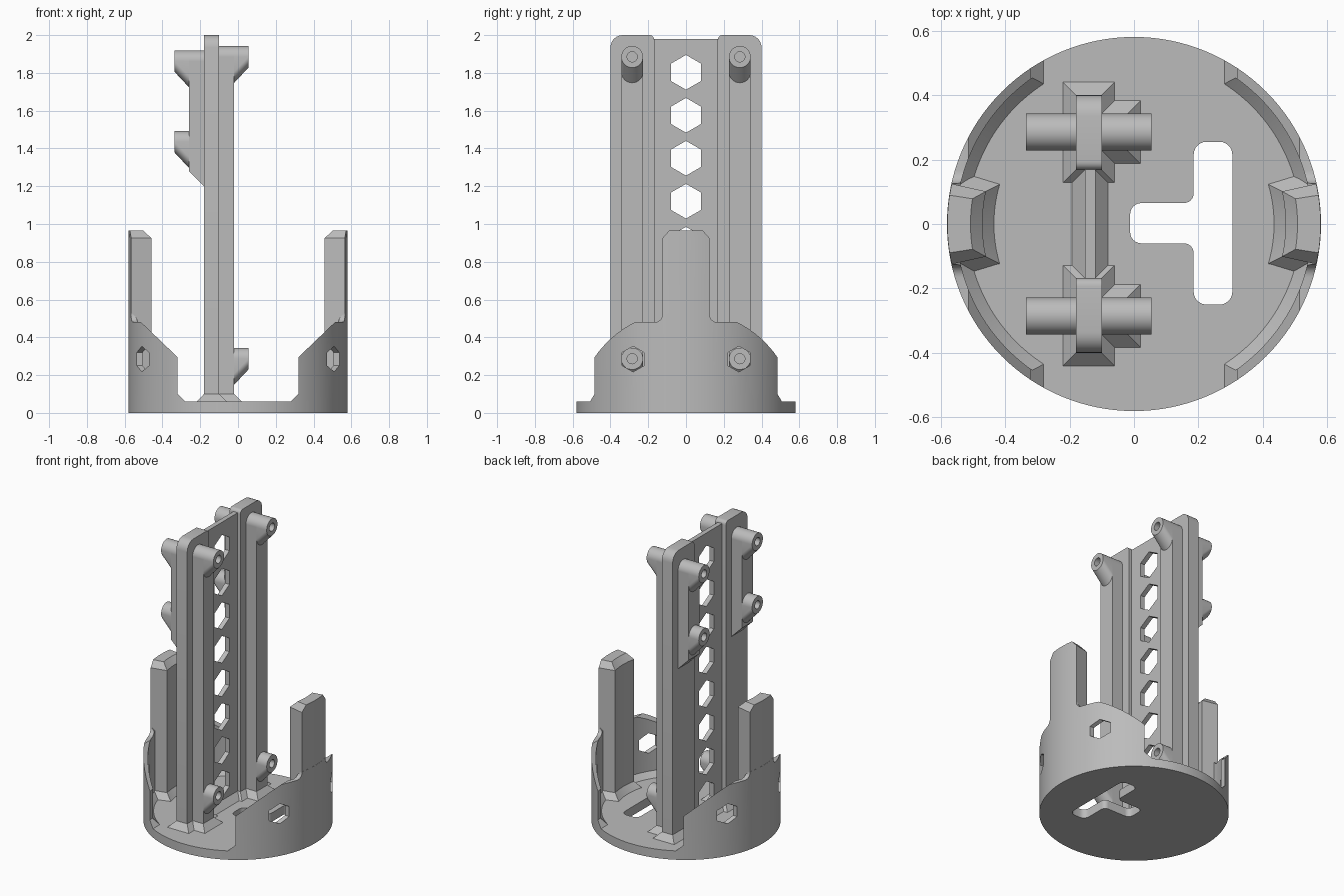
import bpy, bmesh
from math import pi, sin, cos, radians
from mathutils import Vector

cube = bpy.data.objects.get("Cube")
if cube:
    bpy.data.objects.remove(cube)

grey = bpy.data.materials.new("plain_grey")
grey.use_nodes = True
grey.diffuse_color = (0.5, 0.5, 0.5, 1)
grey.node_tree.nodes["Principled BSDF"].inputs["Base Color"].default_value = (0.5, 0.5, 0.5, 1)

FLOOR, FLARE, R = 0.06, 0.04, 0.58
BEAM_Y, BOSS_R = 0.285, 0.0575


def finish(name, bm):
    bmesh.ops.recalc_face_normals(bm, faces=bm.faces)
    mesh = bpy.data.meshes.new(name)
    bm.to_mesh(mesh)
    bm.free()
    mesh.materials.append(grey)
    obj = bpy.data.objects.new(name, mesh)
    bpy.context.collection.objects.link(obj)
    return obj


def loft(name, rings, closed=False):
    """Skin a list of rings; cap the ends unless closed."""
    bm = bmesh.new()
    rows = [[bm.verts.new(p) for p in ring] for ring in rings]
    n = len(rows[0])
    pairs = list(zip(rows, rows[1:]))
    if closed:
        pairs.append((rows[-1], rows[0]))
    else:
        bm.faces.new(rows[0])
        bm.faces.new(rows[-1])
    for a, b in pairs:
        for i in range(n):
            j = (i + 1) % n
            bm.faces.new((a[i], a[j], b[j], b[i]))
    return finish(name, bm)


def prism(name, pts, axis, lo, hi):
    """Extrude a 2D outline along the given axis."""
    def place(p, t):
        return {"x": (t, p[0], p[1]), "y": (p[0], t, p[1]), "z": (p[0], p[1], t)}[axis]
    return loft(name, [[place(p, t) for p in pts] for t in (lo, hi)])


def hull(name, pts):
    bm = bmesh.new()
    for p in pts:
        bm.verts.new(p)
    bmesh.ops.convex_hull(bm, input=bm.verts)
    bmesh.ops.dissolve_limit(bm, angle_limit=0.01, verts=bm.verts, edges=bm.edges)
    return finish(name, bm)


def rounded(corners, steps=6):
    """Outline from (x, y, radius) right-angle corners."""
    out = []
    for i, (x, y, r) in enumerate(corners):
        p = Vector((x, y))
        a = (Vector(corners[i - 1][:2]) - p).normalized() * r
        b = (Vector(corners[(i + 1) % len(corners)][:2]) - p).normalized() * r
        if r == 0:
            out.append(p)
            continue
        for k in range(steps + 1):
            t = k / steps * pi / 2
            out.append(p + a * (1 - sin(t)) + b * (1 - cos(t)))
    return out


def circle(r, n, cx=0.0, cy=0.0, turn=0.0):
    return [(cx + r * cos(turn + 2 * pi * i / n), cy + r * sin(turn + 2 * pi * i / n)) for i in range(n)]


def box(name, x0, x1, y0, y1, z0, z1):
    return prism(name, [(x0, y0), (x1, y0), (x1, y1), (x0, y1)], "z", z0, z1)


def carve(obj, cutters, operation="DIFFERENCE"):
    """Apply booleans and drop the cutters."""
    for c in cutters:
        c.hide_render = True
        m = obj.modifiers.new("cut", "BOOLEAN")
        m.operation, m.object, m.solver = operation, c, "EXACT"
    deps = bpy.context.evaluated_depsgraph_get()
    mesh = bpy.data.meshes.new_from_object(obj.evaluated_get(deps))
    obj.modifiers.clear()
    obj.data = mesh
    for c in cutters:
        bpy.data.objects.remove(c)


def flare(name, x0, x1, y0, y1):
    """Chamfered foot around a rectangular footprint."""
    pts = []
    for z, g in ((FLOOR - 0.01, FLARE + 0.01), (FLOOR + FLARE, 0)):
        pts += [(x, y, z) for x in (x0 - g, x1 + g) for y in (y0 - g, y1 + g)]
    return hull(name, pts)


def boss(name, y, z, root, tip):
    """Screw boss on the x axis with a sloped support below and a pilot hole."""
    s = 1 if tip > root else -1
    pts = []
    for x, dz in ((tip, 0), (root, 0), (root, -0.08), (-0.14, 0)):
        pts += [(x, py, pz) for py, pz in circle(BOSS_R, 32, y, z + dz)]
    front = hull(name, pts[:96])
    carve(front, [prism("pilot", circle(0.027, 20, y, z), "x", tip - s * 0.06, tip + s * 0.02)])
    prism(name + "_shank", circle(BOSS_R, 32, y, z), "x", root, -0.14)


# Base disc with a T-shaped cable slot
base = prism("base_disc", circle(R, 128), "z", 0, FLOOR)
slot = rounded([(0.185, -0.25, 0.04), (0.305, -0.25, 0.04), (0.305, 0.255, 0.04), (0.185, 0.255, 0.04),
                (0.185, 0.065, 0.03), (-0.012, 0.065, 0.035), (-0.012, -0.06, 0.035), (0.185, -0.06, 0.03)])
carve(base, [prism("slot_cutter", slot, "z", -0.1, 0.2)])

# Curved side walls and upright posts
wall_profile = [(R, FLOOR), (R, 0.525), (0.552, 0.525), (0.552, FLOOR + 0.035), (0.517, FLOOR)]
shoulder = [(0.125 + 0.04 * (1 - cos(t)), 0.52 - 0.04 * sin(t)) for t in [k * pi / 12 for k in range(7)]]
right_half = [(0.125, 0.7)] + shoulder + [(0.7, 0.48), (0.7, 0)]
wall_front = right_half + [(-y, z) for y, z in reversed(right_half)]
for side, s in (("left", 1), ("right", -1)):
    rings = [[(r * cos(a), r * sin(a), z) for r, z in wall_profile]
             for a in [2 * pi * i / 128 for i in range(128)]]
    wall = loft(side + "_wall", rings, closed=True)
    outline = [(0.28, 0), (0.28, FLOOR), (0.32, 0.10), (0.32, 0.295), (0.56, 0.525), (0.56, 0.7), (0.8, 0.7), (0.8, 0)]
    carve(wall, [prism("end_trim", [(s * x, z) for x, z in outline], "y", -1, 1),
                 prism("top_trim", wall_front, "x", 0.1 * s, 0.9 * s)], "INTERSECT")
    carve(wall, [prism("hex_cutter", circle(0.068, 6, y, 0.285, pi / 2), "x", 0.3 * s, 0.8 * s)
                 for y in (-0.28, 0.28)])

    rings = []
    for z, inner, half in ((0.055, 0.43, 0.297), (0.10, 0.47, 0.217), (0.925, 0.47, 0.217), (0.965, 0.507, 0.155)):
        arc = [half * (k / 6 - 1) for k in range(13)]
        ring = [(0.579, a) for a in arc] + [(inner, a) for a in reversed(arc)]
        rings.append([(s * r * cos(a), r * sin(a), z) for r, a in ring])
    loft(side + "_post", rings)

# Perforated web between the two beams
web = box("web_plate", -0.152, -0.12, -0.19, 0.19, FLOOR - 0.01, 1.98)
carve(web, [prism("hex_cutter", circle(0.092, 6, 0, 1.803 - 0.2275 * k, pi / 2), "x", -0.3, 0.1)
            for k in range(8)])
flare_web = flare("web_foot", -0.152, -0.12, -0.19, 0.19)
carve(flare_web, [prism("hex_cutter", circle(0.092, 6, 0, 0.2105, pi / 2), "x", -0.3, 0.1)])

# Beams with ribs, feet and screw bosses
for side, s in (("back", 1), ("front", -1)):
    outline = rounded([(0.168 * s, FLOOR - 0.01, 0), (0.4 * s, FLOOR - 0.01, 0), (0.4 * s, 2.0, 0.065), (0.168 * s, 2.0, 0.025)])
    prism(side + "_beam", outline, "x", -0.18, -0.10)
    y0, y1 = sorted((0.168 * s, 0.4 * s))
    flare(side + "_beam_foot", -0.18, -0.10, y0, y1)

    yc = BEAM_Y * s
    y0, y1 = yc - BOSS_R, yc + BOSS_R
    box(side + "_long_rib", -0.11, -0.02, y0, y1, FLOOR - 0.01, 1.885)
    flare(side + "_rib_foot", -0.10, -0.02, y0, y1)
    prism(side + "_short_rib", [(-0.17, 1.19), (-0.18, 1.2), (-0.26, 1.28), (-0.26, 1.862), (-0.17, 1.862)], "y", y0, y1)

    for name, z in (("upper", 1.885), ("lower", 0.287)):
        boss(f"{side}_{name}_left_boss", yc, z, -0.02, 0.055)
    for name, z in (("upper", 1.862), ("lower", 1.435)):
        boss(f"{side}_{name}_right_boss", yc, z, -0.26, -0.335)

# Smooth the curved faces, keep the edges sharp
for obj in bpy.context.scene.objects:
    obj.select_set(obj.type == "MESH")
    if obj.type == "MESH":
        bpy.context.view_layer.objects.active = obj
bpy.ops.object.shade_smooth_by_angle(angle=radians(25))
